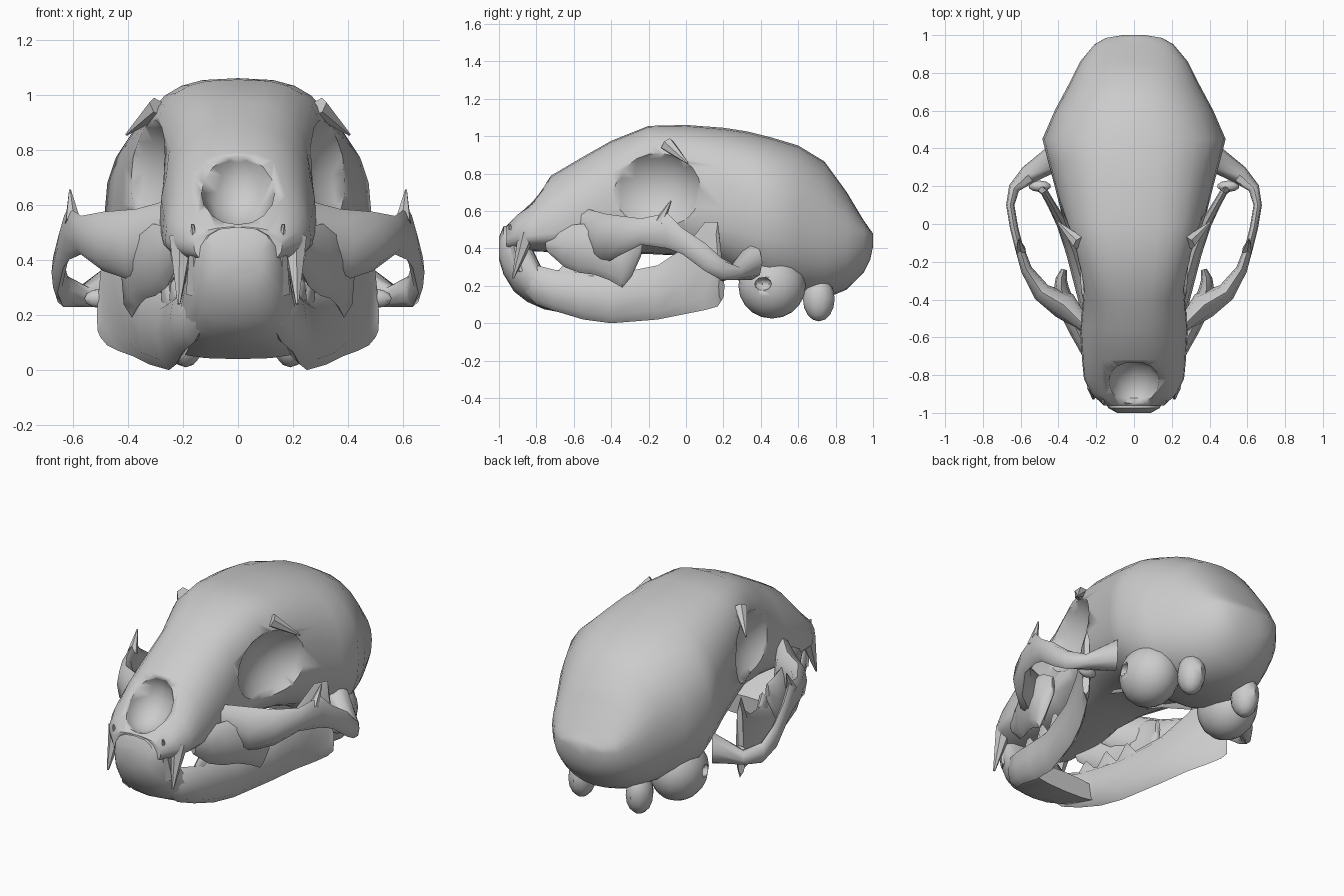
import bpy, bmesh, math
from mathutils import Vector, Matrix

if "Cube" in bpy.data.objects:
    bpy.data.objects.remove(bpy.data.objects["Cube"])


def finish(name, bm, mirror=False, angle=40):
    bmesh.ops.recalc_face_normals(bm, faces=bm.faces)
    me = bpy.data.meshes.new(name)
    bm.to_mesh(me)
    bm.free()
    ob = bpy.data.objects.new(name, me)
    bpy.context.collection.objects.link(ob)
    if mirror:
        ob.modifiers.new("mirror", 'MIRROR').use_mirror_merge = False
    select(ob)
    bpy.ops.object.shade_smooth_by_angle(angle=math.radians(angle))
    return ob


def select(ob):
    bpy.ops.object.select_all(action='DESELECT')
    ob.select_set(True)
    bpy.context.view_layer.objects.active = ob


def loft(name, rings, mirror=False, angle=40):
    bm = bmesh.new()
    vs = [[bm.verts.new(p) for p in r] for r in rings]
    n = len(vs[0])
    for a, b in zip(vs, vs[1:]):
        for i in range(n):
            bm.faces.new((a[i], a[(i + 1) % n], b[(i + 1) % n], b[i]))
    bm.faces.new(vs[0])
    bm.faces.new(vs[-1])
    return finish(name, bm, mirror, angle)


def power(v, e):
    return math.copysign(abs(v) ** e, v)


def body(name, keys, sides=28):
    """Sections across y: (y, half width, z low, z high, z of widest point, squareness)."""
    rings = []
    for y, w, lo, hi, mid, e in keys:
        ring = []
        for i in range(sides):
            a = math.tau * i / sides
            s = power(math.sin(a), e)
            ring.append((w * power(math.cos(a), e), y, mid + s * ((hi - mid) if s > 0 else (mid - lo))))
        rings.append(ring)
    return loft(name, rings)


def ribbon(name, keys, sides=8):
    """Upright bone strip, mirrored: (x, y, z low, z high, half thickness)."""
    rings = []
    for k, (x, y, lo, hi, t) in enumerate(keys):
        a, b = keys[max(k - 1, 0)], keys[min(k + 1, len(keys) - 1)]
        d = Vector((b[0] - a[0], b[1] - a[1])).normalized()
        ring = []
        for i in range(sides):
            an = math.tau * i / sides
            o = t * power(math.cos(an), 0.8)
            ring.append((x + d.y * o, y - d.x * o, (lo + hi) / 2 + (hi - lo) / 2 * math.sin(an)))
        rings.append(ring)
    return loft(name, rings, True, 50)


def spike(name, base, tip, r, sides=6):
    base, tip = Vector(base), Vector(tip)
    d = tip - base
    bm = bmesh.new()
    m = Matrix.Translation((base + tip) / 2) @ d.to_track_quat('Z', 'Y').to_matrix().to_4x4()
    bmesh.ops.create_cone(bm, cap_ends=True, segments=sides, radius1=r, radius2=r * 0.12, depth=d.length, matrix=m)
    return finish(name, bm, True)


def ball(name, c, r, mirror=True, tilt=0, u=16, v=10):
    bm = bmesh.new()
    m = Matrix.Translation(c) @ Matrix.Rotation(tilt, 4, 'X') @ Matrix.Diagonal((*r, 1))
    bmesh.ops.create_uvsphere(bm, u_segments=u, v_segments=v, radius=1, matrix=m)
    return finish(name, bm, mirror)


def carve(ob, cutter):
    cutter.hide_render = True
    md = ob.modifiers.new("cut", 'BOOLEAN')
    md.operation, md.solver, md.object = 'DIFFERENCE', 'EXACT', cutter
    select(ob)
    bpy.ops.object.modifier_apply(modifier=md.name)
    bpy.data.objects.remove(cutter)


# Braincase and snout
cranium = body("cranium", [
    (-.96, .16, .38, .52, .45, .8), (-.90, .225, .38, .59, .47, .85), (-.82, .265, .385, .67, .47, .9),
    (-.72, .275, .38, .79, .48, .9), (-.55, .285, .37, .89, .52, .85), (-.40, .27, .37, .975, .60, .75),
    (-.20, .31, .37, 1.055, .74, .68), (0, .37, .36, 1.06, .66, .7), (.20, .42, .29, 1.045, .60, .77),
    (.33, .455, .20, 1.025, .58, .83), (.45, .485, .15, .995, .56, .86), (.60, .42, .13, .95, .53, .88),
    (.74, .345, .13, .865, .49, .9), (.86, .285, .18, .70, .47, .9), (.95, .21, .27, .55, .46, .9),
    (.985, .15, .34, .50, .46, .9), (1.0, .06, .41, .48, .45, 1)])
carve(cranium, ball("orbit_cutter", (.48, -.20, .715), (.27, .30, .265), u=24, v=14))
carve(cranium, ball("nasal_cutter", (0, -.86, .67), (.14, .15, .17), False, math.radians(-40), 10, 8))

# Brow processes, cheek arches and their upright spurs
spike("brow_process", (.29, -.10, .955), (.405, .01, .855), .04)
ribbon("cheek_arch", [
    (.24, -.56, .42, .62, .03), (.37, -.43, .32, .585, .075), (.49, -.36, .36, .575, .05),
    (.57, -.24, .42, .56, .03), (.615, -.10, .40, .59, .022), (.635, -.02, .37, .51, .022),
    (.655, .10, .28, .43, .022), (.635, .19, .23, .35, .03), (.56, .26, .23, .31, .05),
    (.42, .35, .23, .42, .07)])
spike("cheek_spur", (.60, -.14, .54), (.61, -.08, .655), .03)

# Upper tooth-bearing bone, ear capsules, neck joints, palate wings
ribbon("upper_jaw_ridge", [
    (.22, -.74, .38, .5, .03), (.26, -.65, .30, .52, .035), (.30, -.57, .27, .53, .04),
    (.335, -.49, .26, .53, .045), (.365, -.41, .23, .53, .045), (.385, -.34, .19, .52, .04),
    (.385, -.29, .25, .5, .03), (.37, -.24, .36, .47, .015)])
ear = ball("ear_capsule", (.275, .46, .20), (.155, .18, .175))
carve(ear, ball("ear_hole_cutter", (.42, .41, .21), (.05, .05, .035), True, 0, 8, 6))
ball("neck_joint", (.19, .71, .13), (.075, .085, .12), u=10, v=8)
ribbon("palate_wing", [(.13, -.08, .38, .52, .015), (.13, .08, .32, .5, .02), (.16, .3, .22, .4, .03)])

# Lower jaw: chin block, side branches and hinge
body("chin", [
    (-1.0, .09, .34, .46, .40, .75), (-.975, .135, .26, .52, .39, .75), (-.92, .17, .17, .52, .36, .75),
    (-.85, .195, .115, .46, .28, .75), (-.76, .22, .075, .27, .18, .75), (-.58, .24, .04, .16, .10, .75)], 16)
ribbon("jaw_branch", [
    (.10, -.90, .20, .32, .02), (.16, -.80, .10, .31, .05), (.20, -.70, .065, .285, .05),
    (.225, -.55, .02, .27, .05), (.25, -.40, 0, .26, .045), (.32, -.15, .02, .31, .04),
    (.38, 0, .05, .41, .03), (.435, .10, .07, .54, .022), (.475, .17, .09, .54, .02),
    (.50, .19, .12, .27, .02)])
ball("jaw_hinge", (.50, .2, .26), (.06, .03, .035), u=10, v=6)

# Fangs and cheek teeth
spike("upper_fang", (.205, -.85, .48), (.215, -.925, .24), .048)
spike("lower_fang", (.145, -.88, .28), (.165, -.945, .53), .045)
for i, (x, y, z) in enumerate([(.2, -.64, .33), (.225, -.5, .34), (.255, -.36, .34)]):
    ribbon(f"lower_cheek_tooth_{i}", [
        (x - .012, y - .07, .20, .25, .01), (x, y, .18, z, .025), (x + .012, y + .07, .20, .25, .01)])
